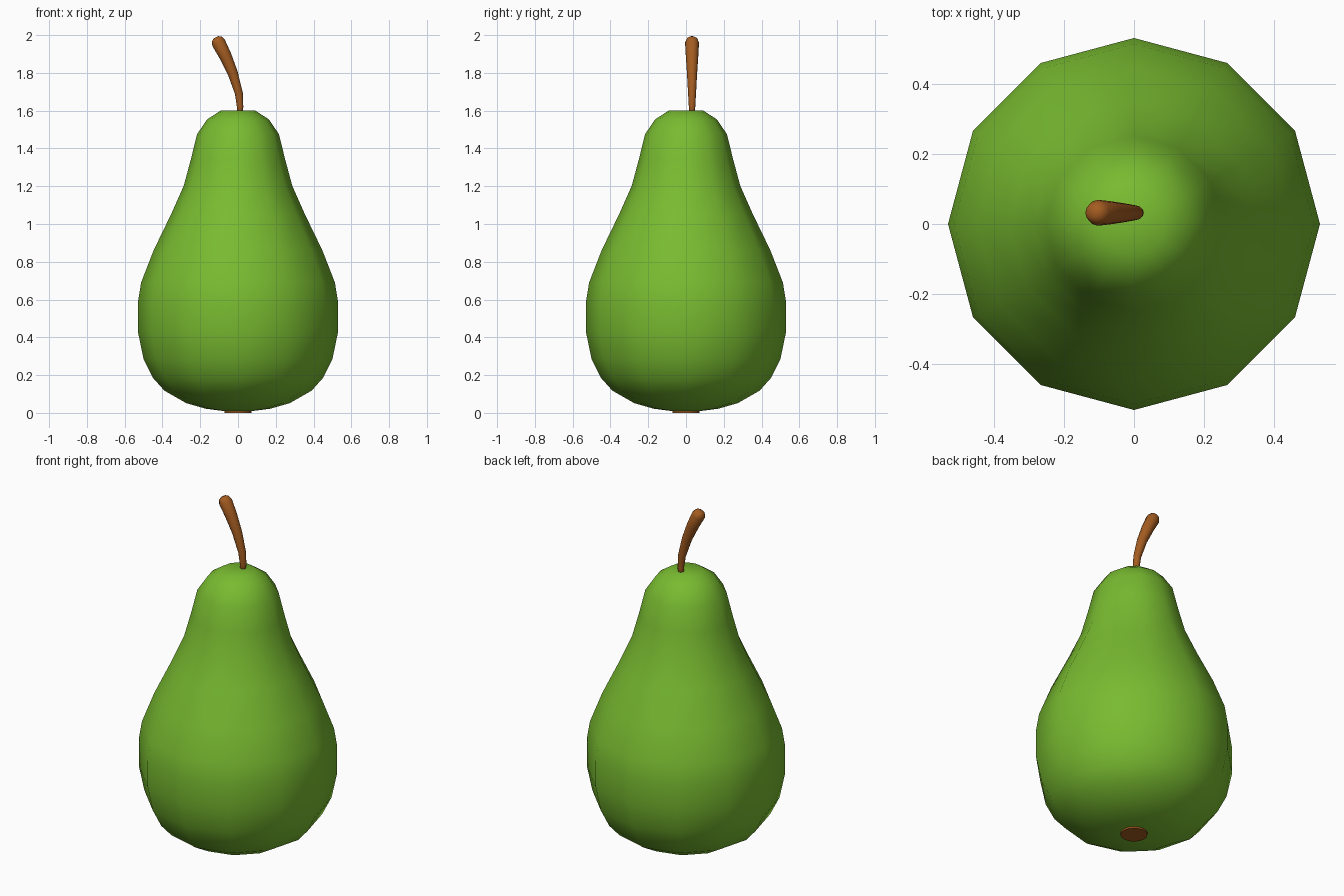
import bpy, bmesh, math
from mathutils import Vector

if "Cube" in bpy.data.objects:
    bpy.data.objects.remove(bpy.data.objects["Cube"])


def material(name, colour):
    m = bpy.data.materials.new(name)
    m.diffuse_color = (*colour, 1)
    m.use_nodes = True
    m.node_tree.nodes["Principled BSDF"].inputs["Base Color"].default_value = m.diffuse_color
    return m


green = material("pear green", (0.19, 0.50, 0.03))
brown = material("stem brown", (0.37, 0.107, 0.015))


def loft(name, sections, sides, mat):
    """Skin rings given as (centre, axis, radius); both ends are closed to a point."""
    bm = bmesh.new()
    rings = []
    for centre, axis, radius in sections:
        w = Vector(axis).normalized()
        v = Vector((0, 1, 0))
        u = v.cross(w)
        rings.append([bm.verts.new(Vector(centre)
                      + u * radius * math.cos(2 * math.pi * i / sides)
                      + v * radius * math.sin(2 * math.pi * i / sides))
                      for i in range(sides)])
    for a, b in zip(rings, rings[1:]):
        for i in range(sides):
            j = (i + 1) % sides
            bm.faces.new((a[i], a[j], b[j], b[i]))
    for ring, section in ((rings[0], sections[0]), (rings[-1], sections[-1])):
        tip = bm.verts.new(section[0])
        for i in range(sides):
            bm.faces.new((ring[i], ring[(i + 1) % sides], tip))
    bmesh.ops.recalc_face_normals(bm, faces=bm.faces)
    mesh = bpy.data.meshes.new(name)
    bm.to_mesh(mesh)
    bm.free()
    mesh.materials.append(mat)
    mesh.shade_smooth()
    ob = bpy.data.objects.new(name, mesh)
    bpy.context.collection.objects.link(ob)
    return ob


# Pear body: twelve-sided turned profile (radius, height)
profile = [(0.07, 0.009), (0.17, 0.022), (0.275, 0.052), (0.39, 0.118), (0.45, 0.185),
           (0.50, 0.285), (0.53, 0.43), (0.53, 0.585), (0.513, 0.69), (0.447, 0.86),
           (0.355, 1.05), (0.288, 1.2), (0.25, 1.34), (0.217, 1.475),
           (0.164, 1.553), (0.09, 1.602)]
loft("pear_body", [((0, 0, z), (0, 0, 1), r) for r, z in profile], 12, green)

# Stem: curved, widening towards a rounded tip (x, z, radius, axis x, axis z)
stem = [(0.01, 1.57, 0.014, 0, 1), (0.011, 1.62, 0.017, 0, 1),
        (0.005, 1.69, 0.021, -0.15, 1), (-0.028, 1.80, 0.027, -0.38, 1),
        (-0.067, 1.89, 0.033, -0.48, 1), (-0.103, 1.96, 0.037, -0.53, 1),
        (-0.113, 1.979, 0.029, -0.53, 1), (-0.118, 1.988, 0.014, -0.53, 1)]
loft("stem", [((x, 0.032, z), (ax, 0, az), r) for x, z, r, ax, az in stem], 12, brown)

# Blossom end: small flat disc under the pear
bpy.ops.mesh.primitive_cylinder_add(vertices=16, radius=0.072, depth=0.016,
                                    location=(0, 0, 0.008))
disc = bpy.context.object
disc.name = "blossom_end"
disc.data.materials.append(brown)
bpy.ops.object.shade_smooth_by_angle()
